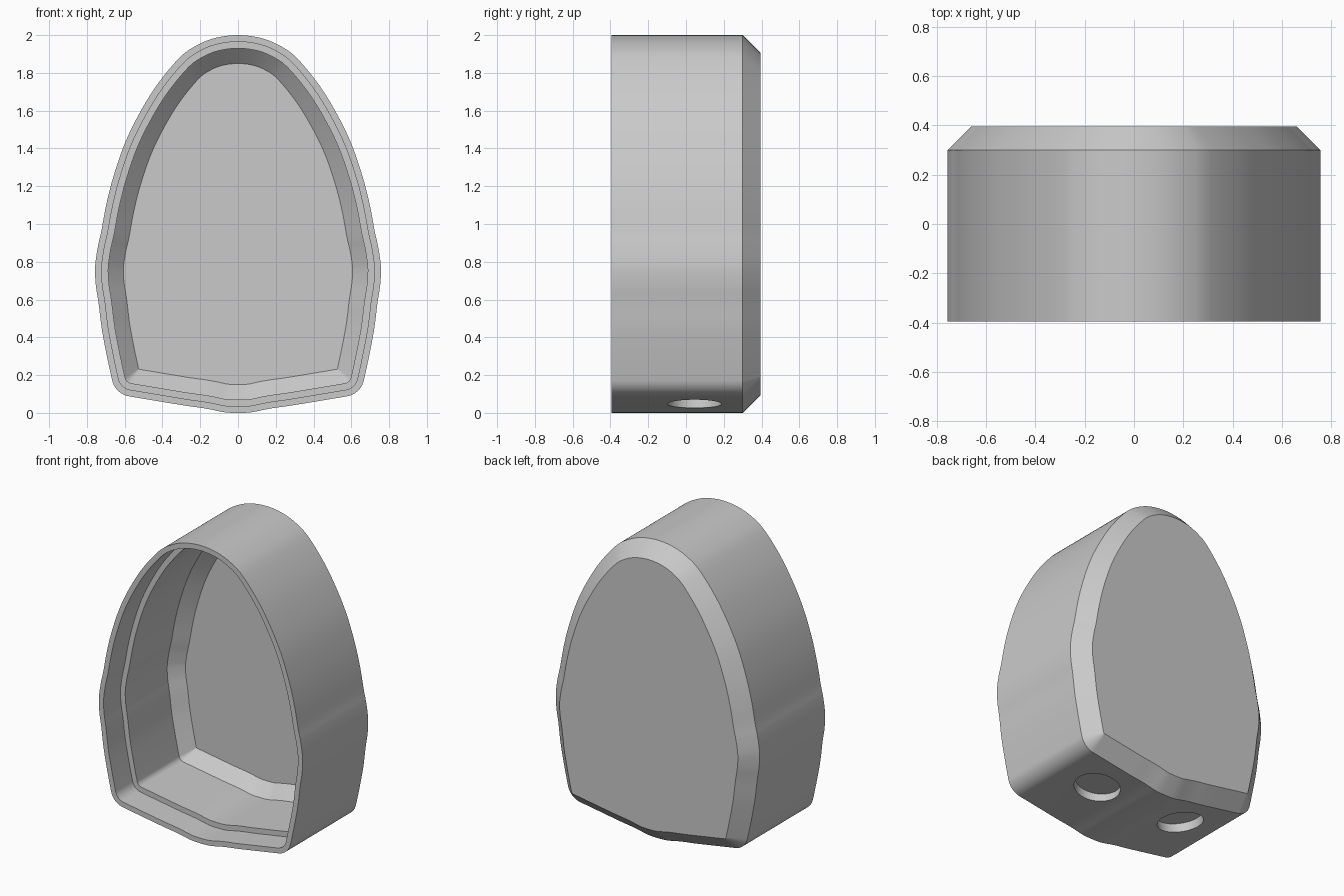
import bpy, bmesh, math
from mathutils import Vector

cube = bpy.data.objects.get("Cube")
if cube:
    bpy.data.objects.remove(cube, do_unlink=True)

# Outline of one half, as (x, z)
SIDE = [(0, 2), (.12, 1.985), (.22, 1.945), (.31, 1.88), (.43, 1.735), (.525, 1.58),
        (.6, 1.425), (.66, 1.25), (.698, 1.1), (.724, .96), (.74, .89), (.753, .81),
        (.757, .75), (.752, .67), (.738, .58), (.722, .45), (.7, .33), (.677, .22)]
CORNER = (.65, .1)
BOTTOM = [(.35, .05), (.27, .037), (.19, .026), (.14, .017), (.07, .003), (0, 0)]
CORNER_RADIUS = .11
BACK, FRONT = .395, -.395


def spline(points, first, last, steps=5):
    """Smooth chain through the points, with given neighbours past each end."""
    p = [Vector(q) for q in [first] + points + [last]]
    out = []
    for a, b, c, d in zip(p, p[1:], p[2:], p[3:]):
        for i in range(steps):
            t = i / steps
            out.append(.5 * (2 * b + (c - a) * t + (2 * a - 5 * b + 4 * c - d) * t ** 2
                             + (3 * b - a - 3 * c + d) * t ** 3))
    return out + [p[-2]]


side = spline(SIDE, (-.12, 1.985), CORNER)
bottom = spline(BOTTOM, (.43, .063), (-.07, .003))
half = side + [Vector(CORNER)] + bottom
corner_index = len(side)


def inset_half(distance):
    """Half outline moved inward, with its lower corner rounded."""
    moved = []
    for i, p in enumerate(half):
        before = half[i - 1] if i else Vector((-half[1].x, half[1].y))
        after = half[i + 1] if i < len(half) - 1 else Vector((-half[-2].x, half[-2].y))
        u, v = (p - before).normalized(), (after - p).normalized()
        n, m = Vector((u.y, -u.x)), Vector((v.y, -v.x))
        moved.append(p + (n + m) * distance / (1 + n.dot(m)))
    moved[0].x = moved[-1].x = 0

    # Circular fillet whose radius shrinks with the inset
    c = moved[corner_index]
    a = (moved[corner_index - 1] - c).normalized()
    b = (moved[corner_index + 1] - c).normalized()
    radius = max(CORNER_RADIUS - distance, .004)
    opening = a.angle(b) / 2
    center = c + (a + b).normalized() * radius / math.sin(opening)
    reach = radius / math.tan(opening)
    start, end = c + a * reach - center, c + b * reach - center
    total = math.pi - 2 * opening
    arc = [center + (start * math.sin((1 - t) * total) + end * math.sin(t * total))
           / math.sin(total) for t in (i / 10 for i in range(11))]
    return moved[:corner_index] + arc + moved[corner_index + 1:]


def material(name, value):
    m = bpy.data.materials.new(name)
    m.use_nodes = True
    color = (value, value, value, 1)
    m.diffuse_color = color
    m.node_tree.nodes["Principled BSDF"].inputs["Base Color"].default_value = color
    return m


# Shell: back face, chamfer, wall, rim, lid ledge, cavity, inner chamfer, floor
sections = [(.095, BACK), (0, .3), (0, FRONT), (.035, FRONT), (.035, FRONT + .18),
            (.07, FRONT + .18), (.07, .23), (.15, .31)]
bm = bmesh.new()
loops = []
for distance, y in sections:
    h = inset_half(distance)
    ring = h + [Vector((-p.x, p.y)) for p in h[-2:0:-1]]
    loops.append([bm.verts.new((p.x, y, p.y)) for p in ring])
for a, b in zip(loops, loops[1:]):
    for i in range(len(a)):
        bm.faces.new((a[i - 1], a[i], b[i], b[i - 1]))
bm.faces.new(loops[0])
bm.faces.new(loops[-1])
bmesh.ops.recalc_face_normals(bm, faces=bm.faces)
mesh = bpy.data.meshes.new("housing_shell")
bm.to_mesh(mesh)
bm.free()
shell = bpy.data.objects.new("housing_shell", mesh)
bpy.context.collection.objects.link(shell)
mesh.materials.append(material("neutral grey", .59))

# Two shallow round pockets in the underside
slope = math.atan2(CORNER[1] - BOTTOM[0][1], CORNER[0] - BOTTOM[0][0])
for s in (-1, 1):
    bpy.ops.mesh.primitive_cylinder_add(vertices=48, radius=.142, depth=.11,
                                        location=(s * .33, .045, .047),
                                        rotation=(0, -s * slope, 0))
    cutter = bpy.context.object
    cutter.name = "pocket_cutter"
    cutter.hide_render = True
    bpy.context.view_layer.objects.active = shell
    cut = shell.modifiers.new("pocket", "BOOLEAN")
    cut.operation, cut.solver, cut.object = "DIFFERENCE", "EXACT", cutter
    bpy.ops.object.modifier_apply(modifier=cut.name)
    bpy.data.objects.remove(cutter, do_unlink=True)

# Smooth walls with crisp edges
bpy.ops.object.select_all(action="DESELECT")
shell.select_set(True)
bpy.context.view_layer.objects.active = shell
bpy.ops.object.shade_smooth_by_angle(angle=math.radians(25))
weighted = shell.modifiers.new("even_shading", "WEIGHTED_NORMAL")
weighted.keep_sharp = True
